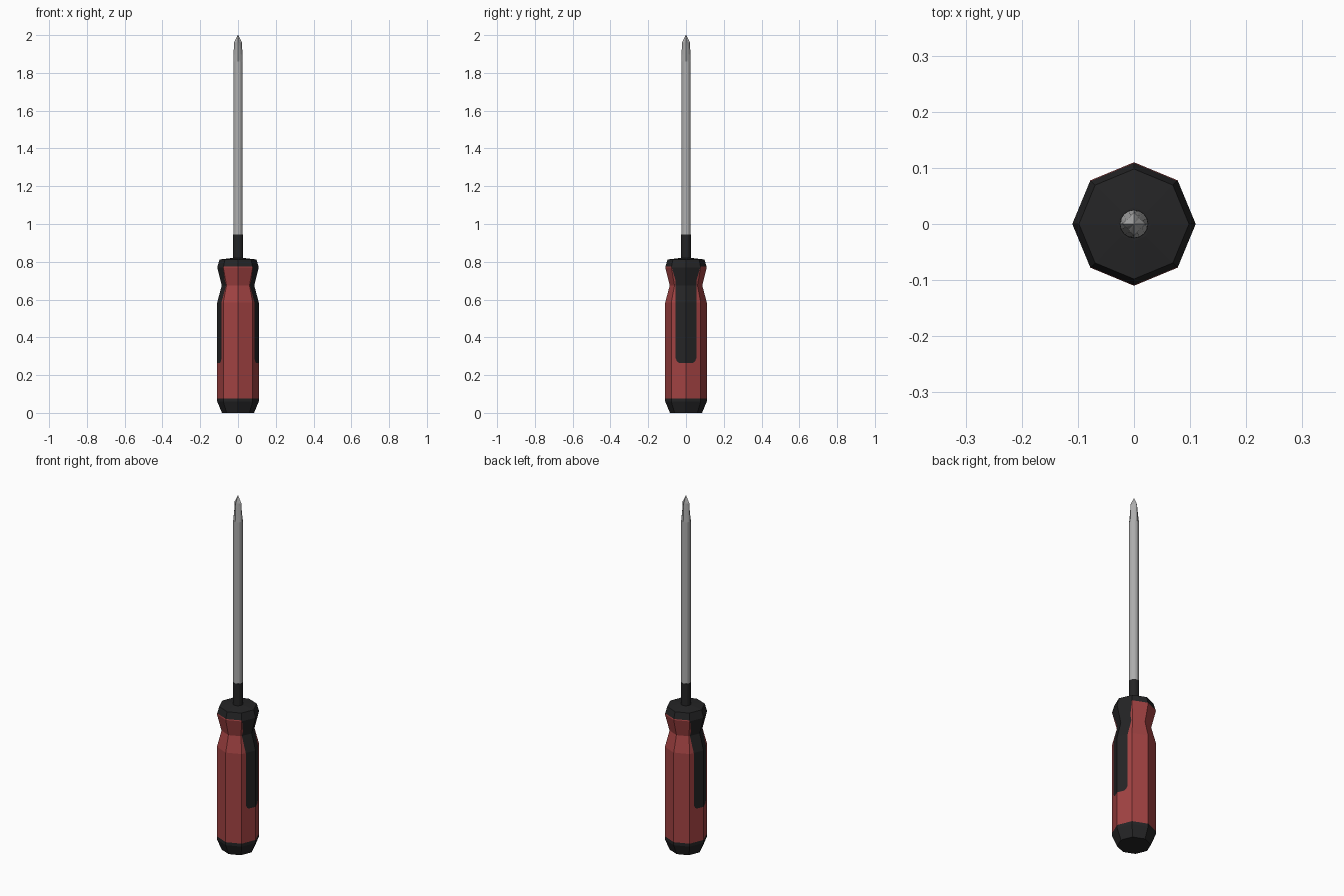
import bpy, bmesh, math
from mathutils import Vector

if "Cube" in bpy.data.objects:
    bpy.data.objects.remove(bpy.data.objects["Cube"])


def material(name, rgb):
    m = bpy.data.materials.new(name)
    m.diffuse_color = (*rgb, 1)
    m.use_nodes = True
    m.node_tree.nodes["Principled BSDF"].inputs["Base Color"].default_value = m.diffuse_color
    return m


BLACK = material("black rubber", (0.018, 0.018, 0.019))
RED = material("red plastic", (0.36, 0.055, 0.055))
STEEL = material("grey steel", (0.42, 0.42, 0.42))


def loft(bm, sides, profile):
    """Close stacked rings; each profile entry is (z, ridge radius, diagonal radius)."""
    rings = []
    for z, ridge, diag in profile:
        ring = []
        for i in range(sides):
            a = 2 * math.pi * i / sides
            t = abs(math.sin(2 * a))          # 0 on the axes, 1 on the diagonals
            r = ridge + (diag - ridge) * t
            ring.append(bm.verts.new((r * math.cos(a), r * math.sin(a), z)))
        rings.append(ring)
    for lo, hi in zip(rings, rings[1:]):
        for i in range(sides):
            j = (i + 1) % sides
            bm.faces.new((lo[i], lo[j], hi[j], hi[i]))
    bm.faces.new(rings[0][::-1])
    bm.faces.new(rings[-1])


def finish(bm, name, mats):
    bmesh.ops.recalc_face_normals(bm, faces=bm.faces)
    me = bpy.data.meshes.new(name)
    bm.to_mesh(me)
    bm.free()
    for m in mats:
        me.materials.append(m)
    ob = bpy.data.objects.new(name, me)
    bpy.context.collection.objects.link(ob)
    return ob


def cut(bm, co, no):
    bmesh.ops.bisect_plane(bm, geom=bm.verts[:] + bm.edges[:] + bm.faces[:],
                           dist=1e-6, plane_co=co, plane_no=no)


# Octagonal handle with a waist
bm = bmesh.new()
loft(bm, 8, [(z, r, r) for z, r in [(0, 0.085), (0.06, 0.11), (0.585, 0.11),
                                    (0.675, 0.086), (0.77, 0.11), (0.812, 0.098),
                                    (0.82, 0.03)]])

# Side grip outline as (height, half width), cut into both sides
BOTTOM, TOP = 0.077, 0.775
GRIP = [(0.265, 0.037), (0.273, 0.048), (0.29, 0.055), (0.70, 0.055), (TOP, 0.077)]
for z in [BOTTOM] + [p[0] for p in GRIP]:
    cut(bm, (0, 0, z), (0, 0, 1))
for (z0, w0), (z1, w1) in zip(GRIP, GRIP[1:]):
    for s in (-1, 1):
        cut(bm, (0, s * w0, z0), Vector((0, z1 - z0, -s * (w1 - w0))).normalized())


def in_grip(c):
    for (z0, w0), (z1, w1) in zip(GRIP, GRIP[1:]):
        if z0 < c.z < z1:
            return abs(c.y) < w0 + (w1 - w0) * (c.z - z0) / (z1 - z0)
    return False


for f in bm.faces:
    c = f.calc_center_median()
    f.material_index = 0 if c.z < BOTTOM or c.z > TOP or in_grip(c) else 1
finish(bm, "handle", [BLACK, RED])

# Black collar at the foot of the shaft
bm = bmesh.new()
loft(bm, 16, [(0.80, 0.0255, 0.0255), (0.945, 0.0255, 0.0255)])
finish(bm, "collar", [BLACK])

# Steel shaft with a four-ridged pointed tip
bm = bmesh.new()
loft(bm, 16, [(0.94, 0.025, 0.025), (1.86, 0.025, 0.025),
              (1.962, 0.021, 0.0135), (2.0, 0.0015, 0.001)])
finish(bm, "shaft", [STEEL])
